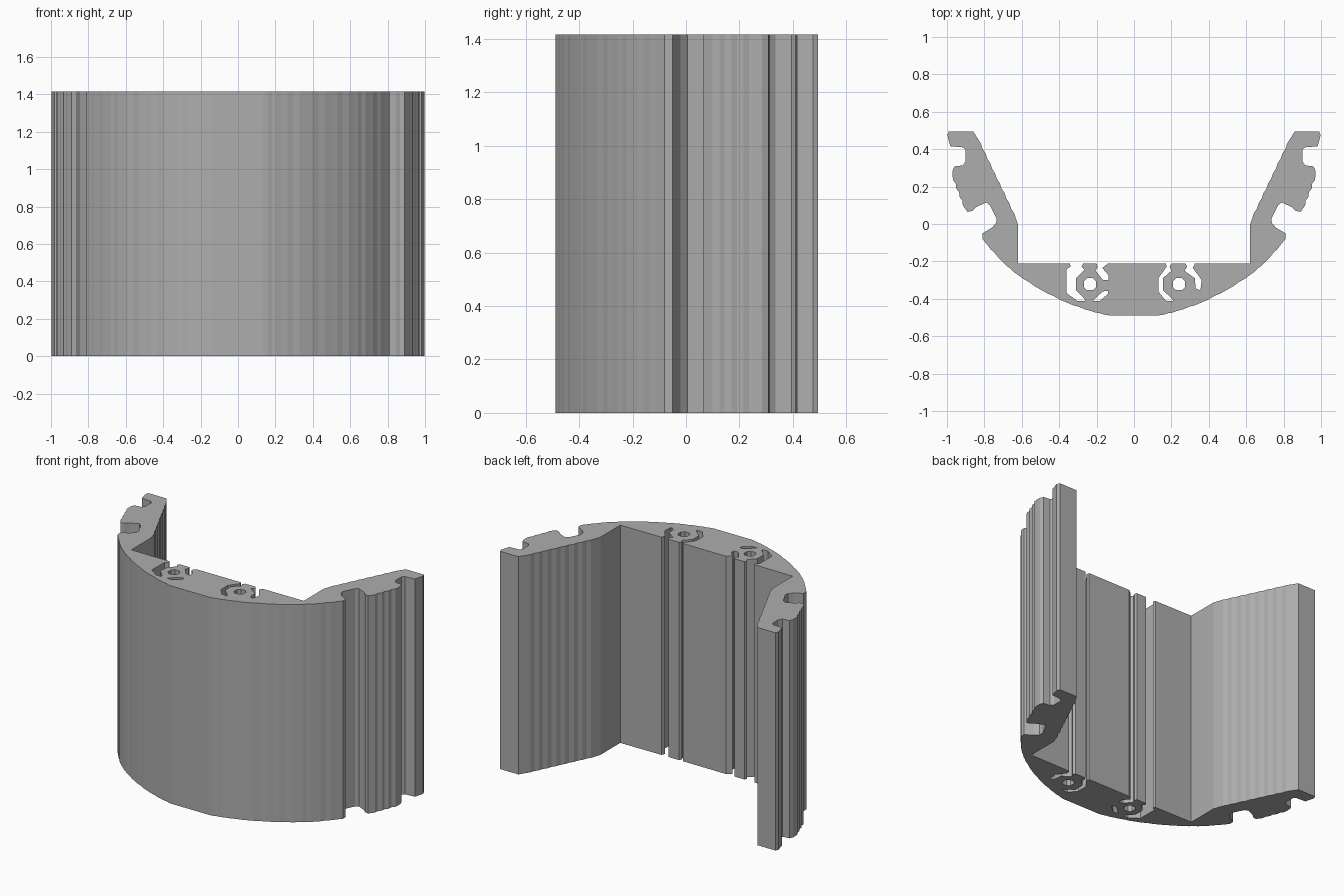
import bpy, bmesh
from mathutils import Vector

HEIGHT = 1.416

if "Cube" in bpy.data.objects:
    bpy.data.objects.remove(bpy.data.objects["Cube"], do_unlink=True)


def ridged(a, b, count, depth):
    """Finely ribbed line from a to b, end point left out."""
    a, b = Vector(a), Vector(b)
    side = Vector((a.y - b.y, b.x - a.x)).normalized() * depth
    return [tuple(a.lerp(b, i / count) + side * (i % 2)) for i in range(count)]


# Right flank: inner arm, end hook, toothed outer edge, curved front
flank = [(.62, -.21), (.62, -.005)]
flank += ridged((.632, .03), (.835, .455), 16, .004)
flank += [(.86, .495), (.99, .495), (.998, .475), (.982, .415), (.915, .41),
          (.9, .395), (.9, .335), (.915, .313), (.96, .308), (.97, .285)]
flank += ridged((.97, .26), (.9, .08), 8, .007)
flank += [(.89, .065), (.865, .07), (.845, .09), (.79, .115), (.77, .1),
          (.735, .03), (.737, .005), (.76, -.02), (.81, -.05), (.81, -.08)]
front = [(.785, -.11), (.7, -.205), (.62, -.272), (.5, -.35),
         (.36, -.42), (.23, -.465), (.135, -.488)]
for a, b in zip(front, front[1:]):
    flank += ridged(a, b, 4, .0025)
flank.append(front[-1])

# Grooves that open through the inner floor, listed left to right
left_deep = [(-.343, -.212), (-.338, -.228), (-.36, -.24), (-.36, -.37), (-.3, -.413),
             (-.262, -.413), (-.265, -.4), (-.31, -.355), (-.31, -.29),
             (-.265, -.245), (-.28, -.228), (-.272, -.212)]
left_hook = [(-.2, -.212), (-.195, -.228), (-.205, -.25), (-.165, -.3),
             (-.135, -.3), (-.135, -.275), (-.17, -.235), (-.14, -.212)]
right_deep = [(.17, -.212), (.175, -.228), (.13, -.29), (.13, -.36), (.17, -.41),
              (.21, -.413), (.205, -.4), (.155, -.355), (.155, -.29),
              (.2, -.25), (.19, -.228), (.2, -.212)]
right_hook = [(.275, -.212), (.285, -.228), (.27, -.25), (.325, -.29),
              (.33, -.345), (.355, -.355), (.362, -.3), (.315, -.235), (.325, -.212)]
floor = left_deep + left_hook + right_deep + right_hook

outline = flank + [(-x, y) for x, y in reversed(flank)] + floor


# Closed bores of the two screw ports
def bore(cx, cy):
    a, b = .032, .016
    return [(cx + x, cy + y) for x, y in
            ((a, b), (b, a), (-b, a), (-a, b), (-a, -b), (-b, -a), (b, -a), (a, -b))]


side_groove = [(-.222, -.413), (-.185, -.413), (-.14, -.375),
               (-.137, -.357), (-.165, -.36), (-.2, -.39)]
loops = [outline, bore(-.235, -.322), bore(.24, -.322), side_groove]

# Extrude the filled section
curve = bpy.data.curves.new("extruded_rail", "CURVE")
curve.dimensions = "2D"
curve.fill_mode = "BOTH"
curve.extrude = HEIGHT / 2
for points in loops:
    spline = curve.splines.new("POLY")
    spline.points.add(len(points) - 1)
    for p, (x, y) in zip(spline.points, points):
        p.co = (x, y, 0, 1)
    spline.use_cyclic_u = True

rail = bpy.data.objects.new("extruded_rail", curve)
bpy.context.collection.objects.link(rail)
bpy.ops.object.select_all(action="DESELECT")
rail.select_set(True)
bpy.context.view_layer.objects.active = rail
bpy.ops.object.convert(target="MESH")
rail = bpy.context.object

# Weld caps to walls and stand the rail on the ground
bm = bmesh.new()
bm.from_mesh(rail.data)
bmesh.ops.remove_doubles(bm, verts=bm.verts, dist=.0005)
bmesh.ops.translate(bm, verts=bm.verts, vec=(0, 0, HEIGHT / 2))
bmesh.ops.recalc_face_normals(bm, faces=bm.faces)
for f in bm.faces:
    f.smooth = False
bm.to_mesh(rail.data)
bm.free()

# Plain aluminium grey
grey = bpy.data.materials.new("aluminium_grey")
grey.use_nodes = True
colour = (.42, .42, .42, 1)
grey.diffuse_color = colour
grey.node_tree.nodes["Principled BSDF"].inputs["Base Color"].default_value = colour
rail.data.materials.clear()
rail.data.materials.append(grey)
